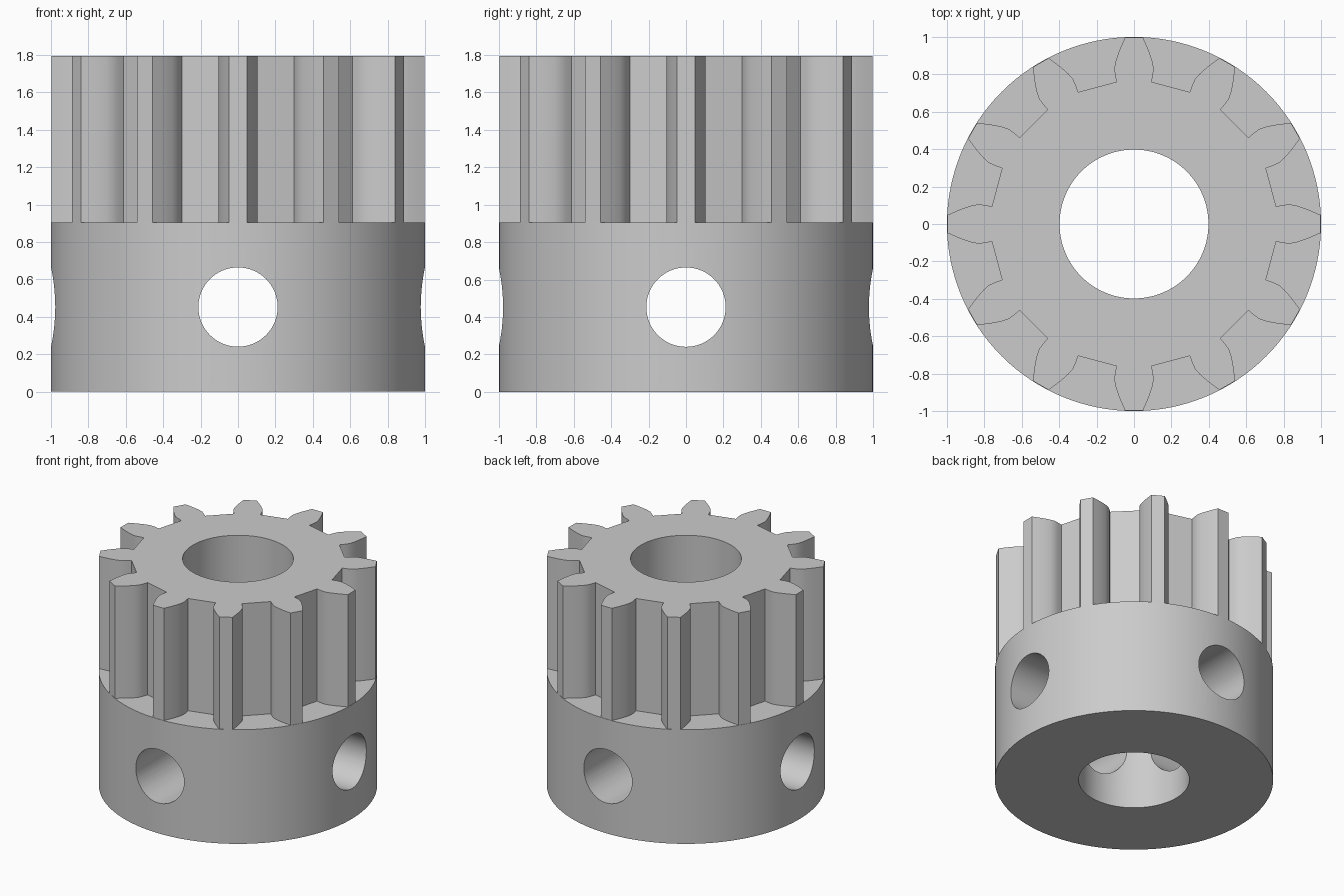
import bpy
import bmesh
from math import radians, pi
from mathutils import Matrix, Vector

cube = bpy.data.objects.get("Cube")
if cube:
    bpy.data.objects.remove(cube, do_unlink=True)

HEIGHT, HUB_HEIGHT, BORE, HOLE = 1.795, 0.905, 0.398, 0.212
TEETH = 12

grey = bpy.data.materials.new("plain grey")
grey.use_nodes = True
grey.diffuse_color = (0.6, 0.6, 0.6, 1)
grey.node_tree.nodes["Principled BSDF"].inputs["Base Color"].default_value = grey.diffuse_color


def add_object(name, bm):
    mesh = bpy.data.meshes.new(name)
    bmesh.ops.recalc_face_normals(bm, faces=bm.faces)
    bm.to_mesh(mesh)
    bm.free()
    mesh.materials.append(grey)
    obj = bpy.data.objects.new(name, mesh)
    bpy.context.collection.objects.link(obj)
    return obj


def cylinder(name, radius, length, centre_z, segments, turn=Matrix()):
    bm = bmesh.new()
    bmesh.ops.create_cone(bm, cap_ends=True, segments=segments, radius1=radius,
                          radius2=radius, depth=length,
                          matrix=Matrix.Translation((0, 0, centre_z)) @ turn)
    return add_object(name, bm)


def toothed_prism(name, bottom, top):
    # Half of one tooth, from root to tip, mirrored and repeated in a ring
    half = [(0.094, 0.76), (0.102, 0.80), (0.105, 0.835), (0.098, 0.87),
            (0.083, 0.915), (0.067, 0.955), (0.048, 0.997)]
    tooth = half + [(-x, y) for x, y in reversed(half)]
    bm = bmesh.new()
    ring = []
    for i in range(TEETH):
        turn = Matrix.Rotation(-i * 2 * pi / TEETH, 3, "Z")
        ring += [bm.verts.new(turn @ Vector((-x, y, bottom))) for x, y in reversed(tooth[::-1])]
    face = bm.faces.new(ring)
    grown = bmesh.ops.extrude_face_region(bm, geom=[face], use_keep_orig=True)
    verts = [g for g in grown["geom"] if isinstance(g, bmesh.types.BMVert)]
    bmesh.ops.translate(bm, verts=verts, vec=(0, 0, top - bottom))
    return add_object(name, bm)


def combine(target, tool, operation):
    mod = target.modifiers.new(tool.name, "BOOLEAN")
    mod.object, mod.operation, mod.solver = tool, operation, "EXACT"
    bpy.context.view_layer.objects.active = target
    bpy.ops.object.modifier_apply(modifier=mod.name)
    bpy.data.objects.remove(tool, do_unlink=True)


# Round hub with the toothed upper half rising from it
pinion = cylinder("pinion_gear", 1, HUB_HEIGHT, HUB_HEIGHT / 2, 128)
combine(pinion, toothed_prism("teeth", 0.7, HEIGHT), "UNION")

# Shaft bore and crossed set-screw holes
combine(pinion, cylinder("shaft_bore", BORE, 4, 1, 96), "DIFFERENCE")
for axis in "XY":
    turn = Matrix.Rotation(radians(90), 4, axis)
    combine(pinion, cylinder("screw_hole", HOLE, 3, HUB_HEIGHT / 2, 64, turn), "DIFFERENCE")

# Smooth round walls, crisp edges
bpy.ops.object.select_all(action="DESELECT")
pinion.select_set(True)
bpy.context.view_layer.objects.active = pinion
bpy.ops.object.shade_smooth_by_angle(angle=radians(30))
